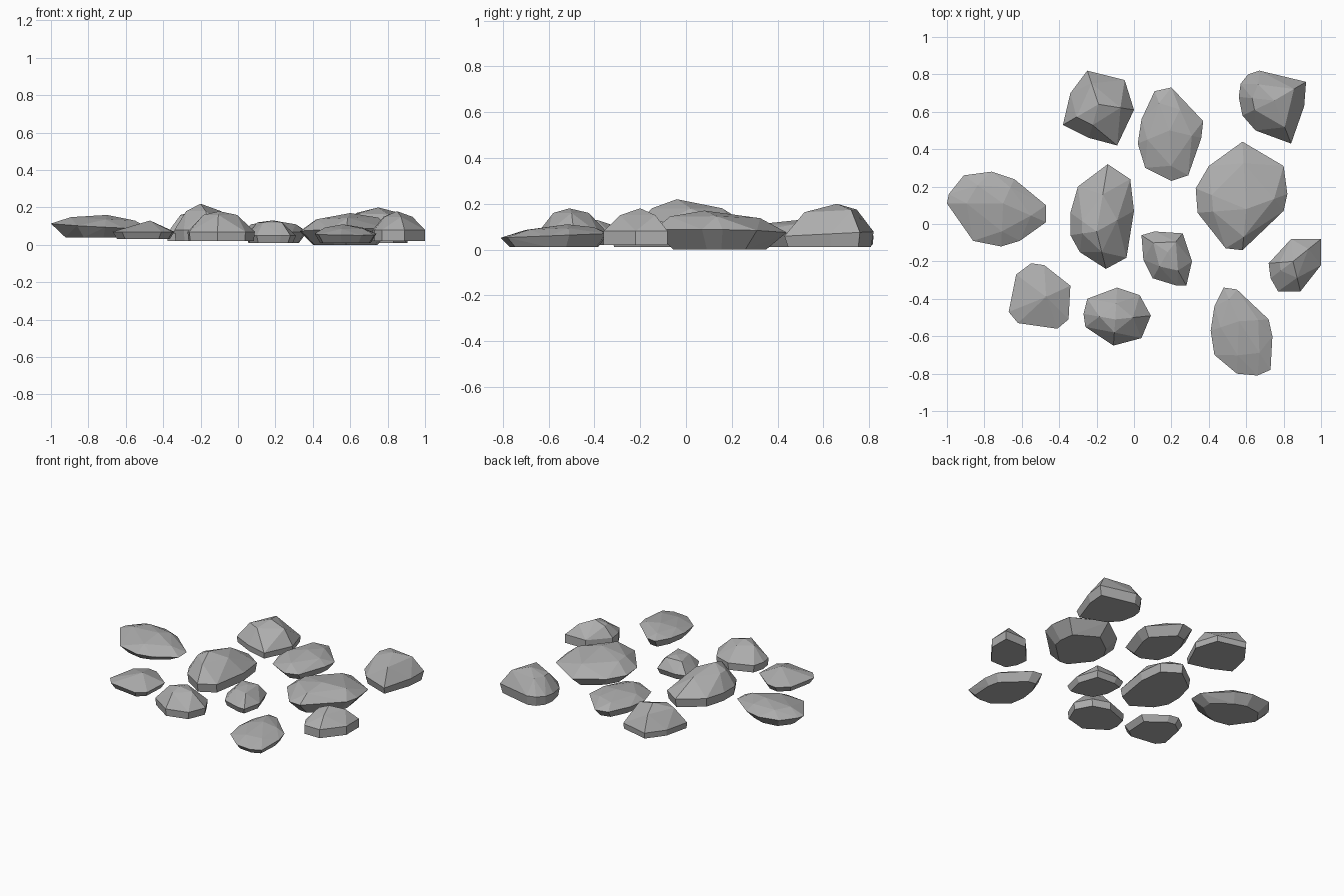
import bpy
import bmesh
import math
from mathutils import Vector

cube = bpy.data.objects.get("Cube")
if cube:
    bpy.data.objects.remove(cube, do_unlink=True)

# One plain stone colour
stone = bpy.data.materials.new("grey_stone")
stone.use_nodes = True
grey = (0.42, 0.42, 0.42, 1)
stone.diffuse_color = grey
stone.node_tree.nodes["Principled BSDF"].inputs["Base Color"].default_value = grey

CM = 0.01  # every measure below is in hundredths of a unit


def rock(name, outline, peak, base, rim, shoulder, crown=0.6, foot=0.9, lean=(0, 0)):
    """Faceted rock: shrunken foot, leaning widest rim, shoulder ring and peak.

    outline is the widest contour seen from above, crown and foot are the
    shoulder and foot sizes relative to it, lean raises the rim along x and y.
    """
    rim_points = [Vector((x, y, rim)) for x, y in outline]
    centre = sum(rim_points, Vector()) / len(rim_points)
    for p in rim_points:
        p.z += lean[0] * (p.x - centre.x) + lean[1] * (p.y - centre.y)
        p.z = max(p.z, base)
    top = Vector(peak)

    points = [top] + rim_points
    for i, p in enumerate(rim_points):
        low = centre.lerp(p, foot)
        low.z = base
        points.append(low)
        if i % 2 == 0:
            high = top.lerp(p, crown)
            high.z = shoulder + lean[0] * (high.x - centre.x) + lean[1] * (high.y - centre.y)
            points.append(high)

    bm = bmesh.new()
    for p in points:
        bm.verts.new(p * CM)
    hull = bmesh.ops.convex_hull(bm, input=bm.verts)
    spare = {g for g in hull["geom_interior"] + hull["geom_unused"]
             if isinstance(g, bmesh.types.BMVert)}
    bmesh.ops.delete(bm, geom=list(spare), context="VERTS")
    bmesh.ops.dissolve_limit(bm, angle_limit=math.radians(3),
                             verts=bm.verts, edges=bm.edges)
    bmesh.ops.recalc_face_normals(bm, faces=bm.faces)
    mesh = bpy.data.meshes.new(name)
    bm.to_mesh(mesh)
    bm.free()
    mesh.materials.append(stone)
    obj = bpy.data.objects.new(name, mesh)
    bpy.context.scene.collection.objects.link(obj)
    return obj


# Back row
rock("back_right_rock",
     [(-38, 53), (-34, 70), (-25, 82), (-5, 77), (0, 61), (-9, 42), (-24, 46)],
     peak=(-19, 64, 19), base=2, rim=6, shoulder=16, crown=0.62, foot=0.98)
rock("back_middle_rock",
     [(2, 43), (4, 56), (11, 71), (20, 73), (27, 66),
      (37, 55), (36, 46), (29, 26), (20, 23), (6, 30)],
     peak=(19, 50, 13), base=1, rim=7, shoulder=11, crown=0.7, foot=0.75)
rock("back_left_rock",
     [(56, 68), (57, 75), (61, 80), (67, 82), (92, 76),
      (91, 63), (84, 43), (65, 50), (58, 58)],
     peak=(75, 66, 20), base=1, rim=7, shoulder=17, crown=0.62, foot=0.93, lean=(0, 0.05))

# Middle row
rock("far_right_rock",
     [(-100, 11), (-99, 16), (-91, 26), (-76, 28), (-64, 24),
      (-47, 10), (-47, 1), (-61, -9), (-71, -12), (-86, -9)],
     peak=(-70, 11, 16), base=4, rim=10, shoulder=14, crown=0.65, foot=0.7, lean=(-0.05, 0.02))
rock("centre_rock",
     [(-34, 6), (-30, 20), (-14, 32), (-2, 24), (0, 7),
      (-4, -18), (-15, -24), (-29, -15), (-34, -6)],
     peak=(-20, -4, 22), base=2, rim=8, shoulder=18, crown=0.55, foot=0.96)
rock("big_left_rock",
     [(33, 19), (40, 31), (58, 44), (80, 31), (82, 16),
      (80, 7), (58, -14), (49, -13), (34, 6)],
     peak=(60, 8, 17), base=0, rim=8, shoulder=14, crown=0.68, foot=0.7, lean=(0.03, -0.02))
rock("small_middle_rock",
     [(4, -6), (11, -4), (26, -5), (31, -20), (28, -33), (23, -33), (10, -29), (5, -19)],
     peak=(18, -15, 13), base=1, rim=5, shoulder=12, crown=0.55, foot=0.88)
rock("far_left_rock",
     [(72, -21), (84, -8), (100, -8), (100, -22), (89, -36), (77, -36), (73, -29)],
     peak=(85, -20, 18), base=2, rim=8, shoulder=15, crown=0.55, foot=1)

# Front row
rock("front_right_rock",
     [(-67, -47), (-63, -27), (-55, -21), (-48, -22),
      (-34, -33), (-35, -51), (-41, -56), (-62, -53)],
     peak=(-47, -39, 13), base=3, rim=7, shoulder=10, crown=0.5, foot=0.85)
rock("front_middle_rock",
     [(-27, -48), (-25, -40), (-9, -34), (3, -38), (9, -49), (4, -61), (-11, -65), (-26, -55)],
     peak=(-10, -51, 18), base=2, rim=7, shoulder=16, crown=0.5, foot=0.97)
rock("front_left_rock",
     [(41, -57), (43, -44), (48, -34), (55, -35), (72, -51),
      (74, -60), (73, -78), (66, -81), (55, -80), (43, -70)],
     peak=(56, -52, 11), base=1, rim=6, shoulder=9, crown=0.65, foot=0.82, lean=(0, 0.04))
